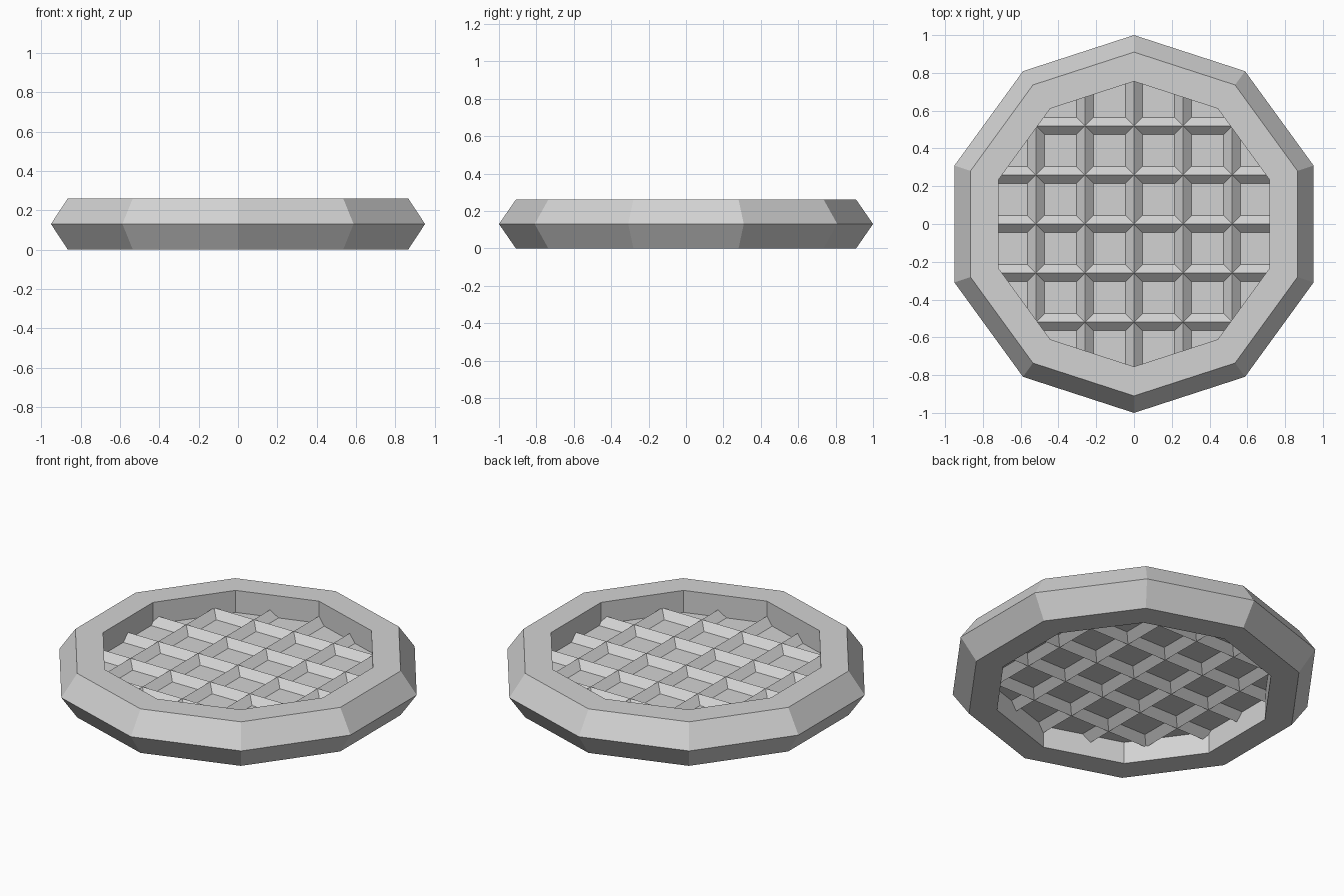
import bpy
import bmesh
from math import cos, sin, pi
from mathutils import Vector

SIDES = 10
MID = 0.13          # mid height of the rim and level of the plate
INNER = 0.755       # corner radius of the opening
PITCH = 0.26        # grid spacing
BAR_W, BAR_H = 0.045, 0.042

cube = bpy.data.objects.get("Cube")
if cube:
    bpy.data.objects.remove(cube, do_unlink=True)

grey = bpy.data.materials.new("light_grey")
grey.use_nodes = True
colour = (0.65, 0.65, 0.65, 1)
grey.diffuse_color = colour
grey.node_tree.nodes["Principled BSDF"].inputs["Base Color"].default_value = colour


def finish(name, bm, closed=True):
    if closed:
        bmesh.ops.recalc_face_normals(bm, faces=bm.faces[:])
    mesh = bpy.data.meshes.new(name)
    bm.to_mesh(mesh)
    bm.free()
    mesh.materials.append(grey)
    obj = bpy.data.objects.new(name, mesh)
    bpy.context.collection.objects.link(obj)
    return obj


def decagon(bm, radius, z):
    angles = [pi / 2 + 2 * pi * k / SIDES for k in range(SIDES)]
    return [bm.verts.new((radius * cos(a), radius * sin(a), z)) for a in angles]


# Rim: a pointed-edge profile swept round the decagon
bm = bmesh.new()
profile = [(INNER, 0), (0.91, 0), (1.0, MID), (0.91, 2 * MID), (INNER, 2 * MID)]
loops = [decagon(bm, r, z) for r, z in profile]
for a, b in zip(loops, loops[1:] + loops[:1]):
    for i in range(SIDES):
        j = (i + 1) % SIDES
        bm.faces.new((a[i], a[j], b[j], b[i]))
finish("rim", bm)

# Thin plate closing the opening
bm = bmesh.new()
bm.faces.new(decagon(bm, INNER + 0.01, MID))
finish("plate", bm, closed=False)


def half_length(along, across, offset):
    """Distance from the bar's middle to the wall of the opening."""
    apothem = INNER * cos(pi / SIDES)
    reach = []
    for k in range(SIDES):
        a = 2 * pi * k / SIDES
        n = Vector((cos(a), sin(a), 0))
        if n.dot(along) > 0.01:
            reach.append((apothem - n.dot(across) * offset) / n.dot(along))
    return min(reach)


def bar(name, along, across, offset):
    """Diamond-section bar crossing the opening."""
    bm = bmesh.new()
    up = Vector((0, 0, BAR_H))
    side = across * BAR_W
    centre = across * offset + Vector((0, 0, MID))
    reach = along * (half_length(along, across, offset) + 0.035)
    ends = [[bm.verts.new(centre + s * reach + d) for d in (up, side, -up, -side)]
            for s in (-1, 1)]
    for i in range(4):
        j = (i + 1) % 4
        bm.faces.new((ends[0][i], ends[0][j], ends[1][j], ends[1][i]))
    for end in ends:
        bm.faces.new(end)
    finish(name, bm)


# Lattice of crossing bars
X, Y = Vector((1, 0, 0)), Vector((0, 1, 0))
for i in range(-2, 3):
    bar(f"cross_bar_{i + 3}", X, Y, i * PITCH)
    bar(f"long_bar_{i + 3}", Y, X, i * PITCH)
